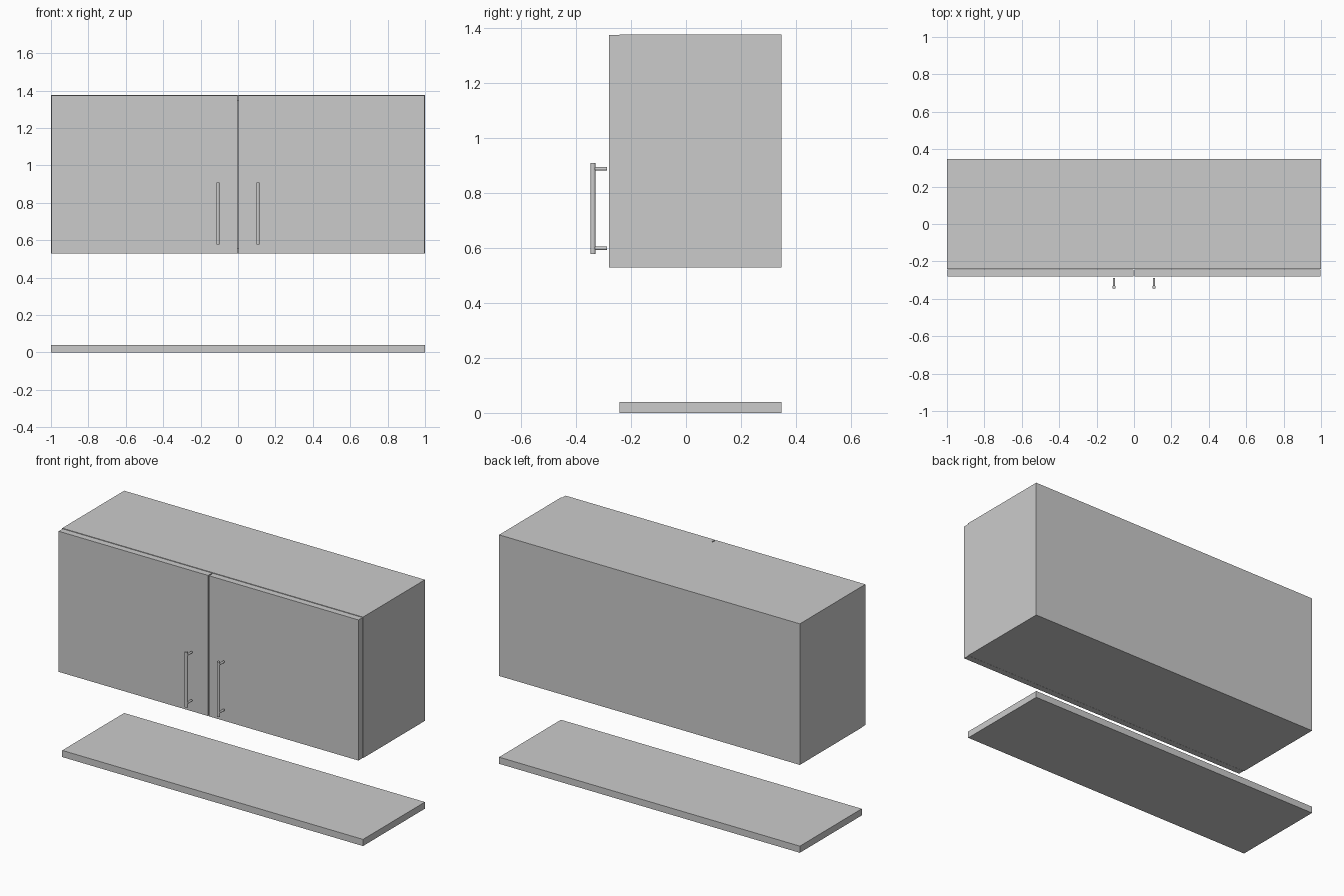
import bpy, bmesh
from mathutils import Matrix, Vector

if "Cube" in bpy.data.objects:
    bpy.data.objects.remove(bpy.data.objects["Cube"])

BACK, CARCASS_FRONT, DOOR_FRONT = 0.347, -0.241, -0.28
BOTTOM, TOP, BOARD = 0.528, 1.376, 0.04


def add_box(bm, lo, hi):
    lo, hi = Vector(lo), Vector(hi)
    m = Matrix.Translation((lo + hi) / 2) @ Matrix.Diagonal((*(hi - lo), 1))
    return bmesh.ops.create_cube(bm, size=1, matrix=m)["verts"]


def add_rod(bm, a, b, radius):
    a, b = Vector(a), Vector(b)
    rot = (b - a).to_track_quat("Z", "Y").to_matrix().to_4x4()
    bmesh.ops.create_cone(bm, cap_ends=True, segments=24, radius1=radius,
                          radius2=radius, depth=(b - a).length,
                          matrix=Matrix.Translation((a + b) / 2) @ rot)


def finish(name, bm, smooth=False):
    mesh = bpy.data.meshes.new(name)
    bm.to_mesh(mesh)
    bm.free()
    obj = bpy.data.objects.new(name, mesh)
    bpy.context.collection.objects.link(obj)
    if smooth:
        bpy.ops.object.select_all(action="DESELECT")
        obj.select_set(True)
        bpy.context.view_layer.objects.active = obj
        bpy.ops.object.shade_smooth_by_angle()
    return obj


# Counter board standing on the floor
bm = bmesh.new()
add_box(bm, (-1, CARCASS_FRONT, 0), (1, BACK, BOARD))
finish("counter_board", bm)

# Hollow cabinet body: inset the front face and push it back to the rear board
bm = bmesh.new()
add_box(bm, (-1, CARCASS_FRONT, BOTTOM), (1, BACK, TOP))
bm.normal_update()
front = min(bm.faces, key=lambda f: f.calc_center_median().y)
bmesh.ops.inset_region(bm, faces=[front], thickness=BOARD)
opening = bmesh.ops.extrude_discrete_faces(bm, faces=[front])["faces"][0]
depth = BACK - CARCASS_FRONT - BOARD
bmesh.ops.translate(bm, verts=opening.verts, vec=(0, depth, 0))
finish("cabinet_body", bm)

for side, label in ((-1, "left"), (1, "right")):
    # Door, with a narrow gap at the middle and edges
    bm = bmesh.new()
    x0, x1 = sorted((side * 0.003, side * 0.997))
    add_box(bm, (x0, DOOR_FRONT, BOTTOM), (x1, CARCASS_FRONT - 0.001, TOP - 0.003))
    finish(label + "_door", bm)

    # Bar handle on two posts
    x, y = side * 0.107, -0.338
    bm = bmesh.new()
    add_rod(bm, (x, y, 0.577), (x, y, 0.908), 0.009)
    for z in (0.598, 0.887):
        add_rod(bm, (x, y, z), (x, -0.288, z), 0.006)
    finish(label + "_handle", bm, smooth=True)
